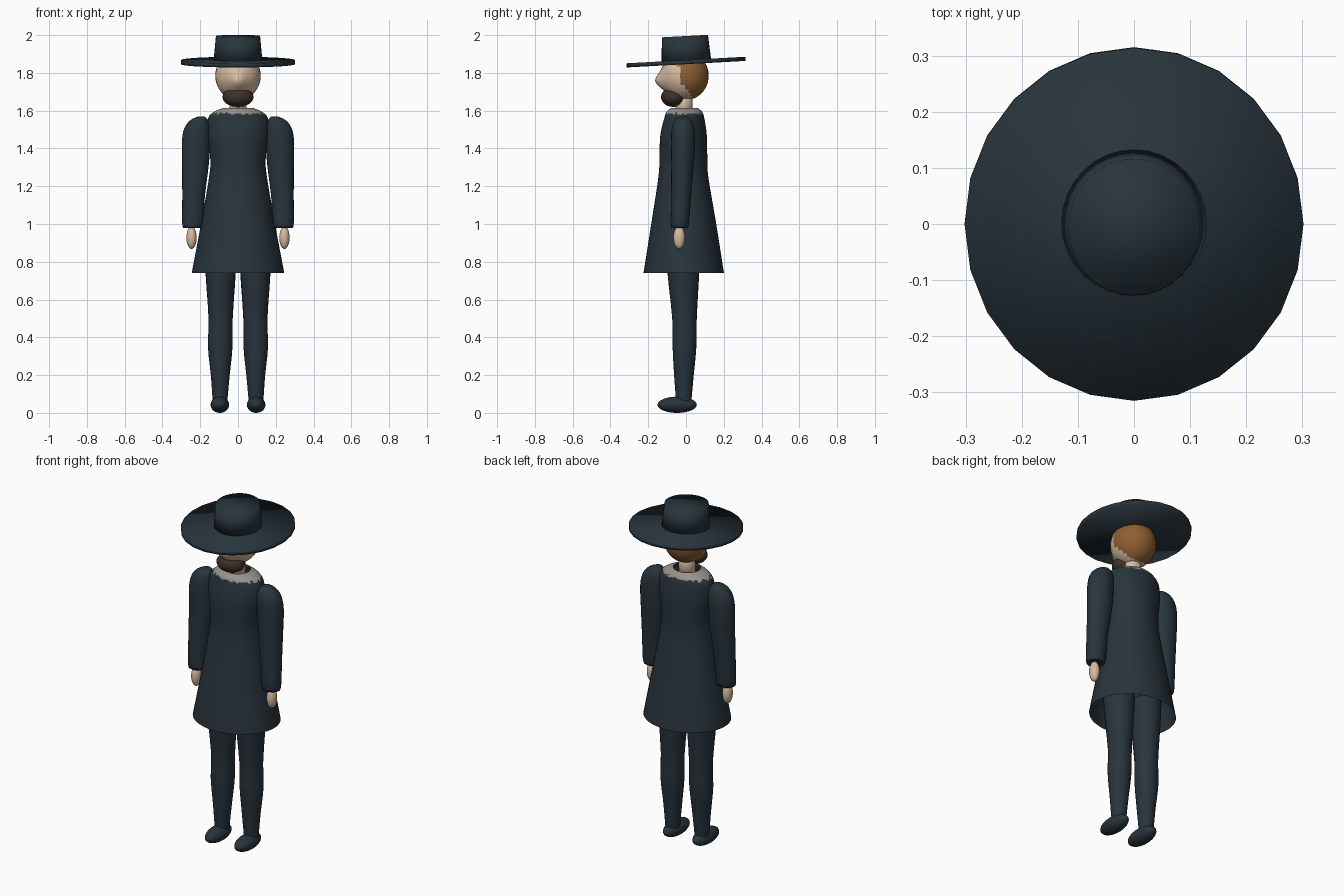
import bpy, bmesh, math, random
from mathutils import Matrix, Vector

random.seed(4)
if "Cube" in bpy.data.objects:
    bpy.data.objects.remove(bpy.data.objects["Cube"])


def material(name, rgb):
    m = bpy.data.materials.new(name)
    m.use_nodes = True
    m.diffuse_color = (*rgb, 1)
    m.node_tree.nodes["Principled BSDF"].inputs["Base Color"].default_value = (*rgb, 1)
    return m


CLOTH = material("dark cloth", (0.021, 0.034, 0.045))
SKIN = material("skin", (0.68, 0.50, 0.36))
HAIR = material("ginger hair", (0.27, 0.115, 0.03))
BEARD = material("dark beard", (0.05, 0.03, 0.02))
COLLAR = material("grey collar", (0.32, 0.29, 0.27))


def finish(name, bm, mats):
    bmesh.ops.recalc_face_normals(bm, faces=bm.faces)
    for f in bm.faces:
        f.smooth = True
    mesh = bpy.data.meshes.new(name)
    bm.to_mesh(mesh)
    bm.free()
    for m in mats:
        mesh.materials.append(m)
    ob = bpy.data.objects.new(name, mesh)
    bpy.context.collection.objects.link(ob)
    return ob


def refine(rings, steps):
    """Smooth curve through the ring values."""
    pts = [Vector(r) for r in rings]
    out = []
    for i in range(len(pts) - 1):
        a, b = pts[i], pts[i + 1]
        p, q = pts[max(i - 1, 0)], pts[min(i + 2, len(pts) - 1)]
        for s in range(steps):
            t = s / steps
            out.append(0.5 * (2 * a + (b - p) * t + (2 * p - 5 * a + 4 * b - q) * t ** 2
                              + (3 * a - p - 3 * b + q) * t ** 3))
    return out + [pts[-1]]


def loft(name, rings, mats, sides=32, steps=3, caps=True, rule=None):
    """Skin elliptical rings given as (x, y, z, x radius, y radius)."""
    bm = bmesh.new()
    loops = []
    for x, y, z, rx, ry in refine(rings, steps):
        angles = [2 * math.pi * k / sides for k in range(sides)]
        loops.append([bm.verts.new((x + rx * math.cos(a), y + ry * math.sin(a), z))
                      for a in angles])
    for lo, hi in zip(loops, loops[1:]):
        for k in range(sides):
            n = (k + 1) % sides
            bm.faces.new((lo[k], lo[n], hi[n], hi[k]))
    if caps:
        bm.faces.new(loops[0])
        bm.faces.new(loops[-1])
    if rule:
        for f in bm.faces:
            f.material_index = rule(f.calc_center_median())
    return finish(name, bm, mats)


def ellipsoid(name, centre, radii, mats, segments=24, rings=16, shape=None, rule=None):
    bm = bmesh.new()
    bmesh.ops.create_uvsphere(bm, u_segments=segments, v_segments=rings, radius=1)
    for v in bm.verts:
        v.co = Vector(c + r * u for c, r, u in zip(centre, radii, v.co))
        if shape:
            shape(v.co)
    if rule:
        for f in bm.faces:
            f.material_index = rule(f.calc_center_median())
    return finish(name, bm, mats)


# Coat, open at hem and neck, with a ragged collar
coat = [(0, -0.012, 0.74, 0.245, 0.213), (0, -0.012, 1.0, 0.196, 0.172),
        (0, -0.014, 1.25, 0.153, 0.132), (0, -0.014, 1.35, 0.147, 0.127),
        (0, -0.013, 1.47, 0.163, 0.123), (0, -0.009, 1.56, 0.158, 0.106),
        (0, -0.009, 1.595, 0.125, 0.094), (0, -0.009, 1.615, 0.075, 0.07)]
loft("coat", coat, [CLOTH, COLLAR], sides=48, steps=5, caps=False,
     rule=lambda c: int(c.z > 1.585 + random.uniform(-0.008, 0.006)))

# Neck
loft("neck", [(0, -0.01, 1.55, 0.045, 0.045), (0, -0.01, 1.72, 0.045, 0.045)],
     [SKIN], sides=24, steps=1)


# Head with a drawn-out nose, hair on the back
def nose(co):
    if co.y < 0:
        co.y -= 0.034 * math.exp(-(co.x / 0.04) ** 2 - ((co.z - 1.755) / 0.045) ** 2)


def hair_rule(c):
    edge = -0.04 + max(0, 1.77 - c.z) * 0.75
    return int(c.y > edge and c.z > 1.665)


ellipsoid("head", (0, -0.006, 1.785), (0.12, 0.126, 0.13), [SKIN, HAIR],
          32, 32, nose, hair_rule)
ellipsoid("beard", (0, -0.068, 1.672), (0.082, 0.064, 0.052), [BEARD])

# Hat, tilted slightly down at the front
brim = loft("hat_brim", [(0, 0, -0.011, 0.302, 0.315), (0, 0, 0.011, 0.302, 0.315)],
            [CLOTH], sides=24, steps=1)
crown = loft("hat_crown", [(0, 0.002, 0.0, 0.13, 0.132), (0, 0.002, 0.138, 0.117, 0.122)],
             [CLOTH], sides=32, steps=1)
for part in (brim, crown):
    part.data.transform(Matrix.Translation((0, 0, 1.857)) @ Matrix.Rotation(0.055, 4, "X"))

# Paired limbs
arm = [(0.24, -0.033, 0.98, 0.043, 0.037), (0.24, -0.033, 0.995, 0.055, 0.048),
       (0.235, -0.026, 1.15, 0.06, 0.053), (0.225, -0.018, 1.32, 0.071, 0.06),
       (0.222, -0.015, 1.44, 0.075, 0.064), (0.215, -0.015, 1.51, 0.068, 0.06),
       (0.205, -0.015, 1.55, 0.047, 0.044), (0.195, -0.015, 1.568, 0.02, 0.022)]
leg = [(0.095, -0.012, 0.05, 0.038, 0.04), (0.095, -0.012, 0.09, 0.041, 0.043),
       (0.094, -0.011, 0.2, 0.05, 0.052), (0.094, -0.008, 0.35, 0.065, 0.063),
       (0.092, -0.008, 0.5, 0.064, 0.065), (0.092, -0.014, 0.74, 0.08, 0.084),
       (0.092, -0.014, 0.85, 0.083, 0.088)]
for label, s in (("left", 1), ("right", -1)):
    loft(label + "_arm", [(s * r[0], *r[1:]) for r in arm], [CLOTH], sides=24)
    loft(label + "_leg", [(s * r[0], *r[1:]) for r in leg], [CLOTH], sides=24)
    ellipsoid(label + "_hand", (s * 0.246, -0.036, 0.928), (0.027, 0.031, 0.06), [SKIN])
    ellipsoid(label + "_shoe", (s * 0.096, -0.047, 0.043), (0.049, 0.104, 0.043), [CLOTH])
